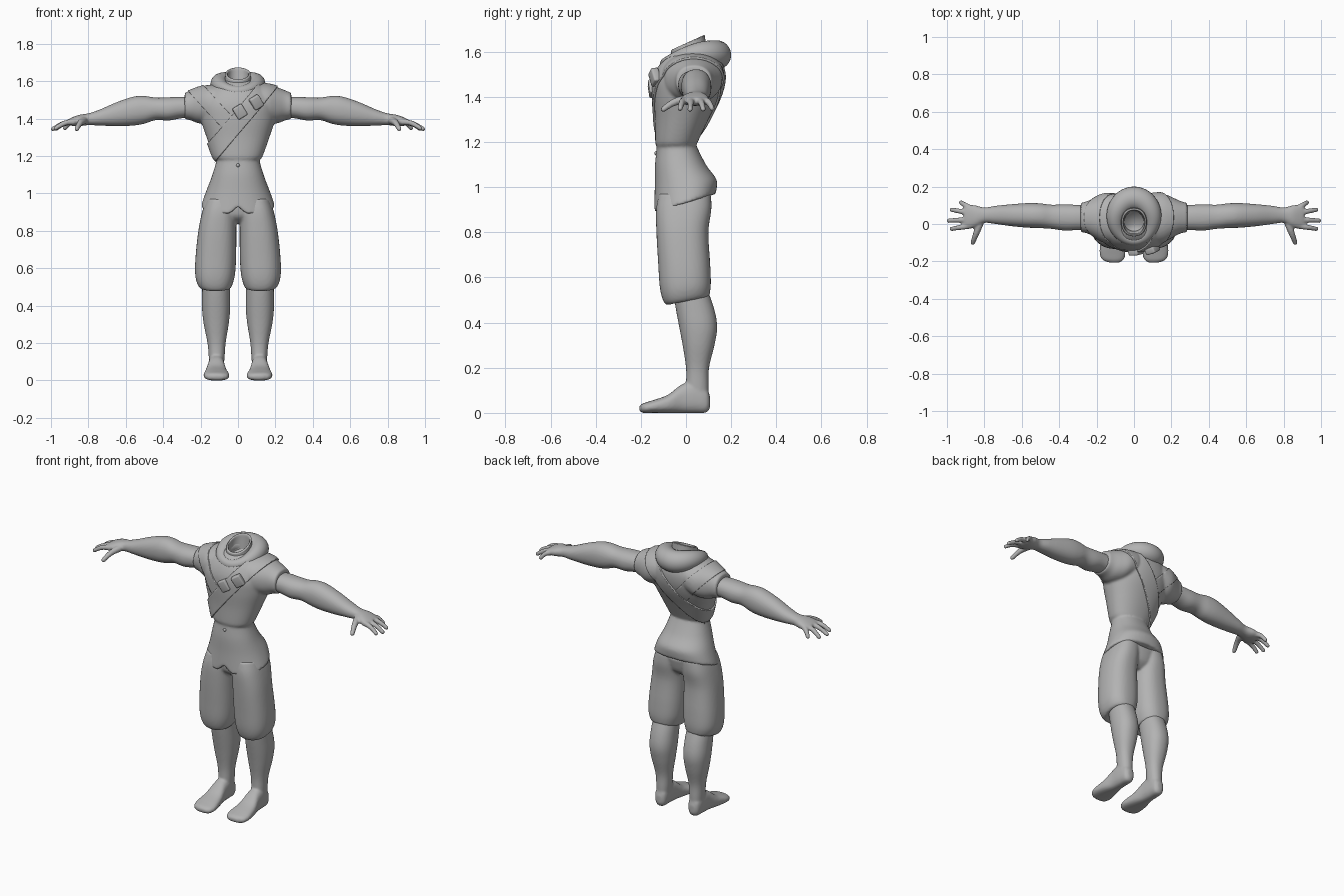
import bpy, bmesh, math
from mathutils import Vector

if "Cube" in bpy.data.objects:
    bpy.data.objects.remove(bpy.data.objects["Cube"], do_unlink=True)

GREY = (0.45, 0.45, 0.45, 1)
clay = bpy.data.materials.new("clay_grey")
clay.use_nodes = True
clay.diffuse_color = GREY
clay.node_tree.nodes["Principled BSDF"].inputs["Base Color"].default_value = GREY


def smooth_sections(secs, steps=5):
    """Catmull-Rom interpolation between section tuples."""
    out = []
    for i in range(len(secs) - 1):
        p = [secs[max(0, min(len(secs) - 1, i + k))] for k in (-1, 0, 1, 2)]
        for j in range(steps):
            t = j / steps
            out.append([b + 0.5 * t * (c - a + t * (2 * a - 5 * b + 4 * c - d + t * (3 * (b - c) + d - a)))
                        for a, b, c, d in zip(*p)])
    return out + [list(secs[-1])]


def loft(bm, secs, axis="z", side=1, power=2.2, n=64):
    """Closed loft; section = position, u0, u1, v0, v1, optional tilt along v."""
    rings = []
    for t, u0, u1, v0, v1, *tilt in smooth_sections(secs):
        ring = []
        for k in range(n):
            a = math.tau * k / n
            cu, cv = math.cos(a), math.sin(a)
            u = (u0 + u1) / 2 + (u1 - u0) / 2 * math.copysign(abs(cu) ** (2 / power), cu)
            v = (v0 + v1) / 2 + (v1 - v0) / 2 * math.copysign(abs(cv) ** (2 / power), cv)
            w = t + (tilt[0] * v if tilt else 0)
            x, y, z = {"z": (u, v, w), "x": (w, u, v), "y": (u, w, v)}[axis]
            ring.append(bm.verts.new((x * side, y, z)))
        rings.append(ring)
    for a, b in zip(rings, rings[1:]):
        for k in range(n):
            bm.faces.new((a[k], a[(k + 1) % n], b[(k + 1) % n], b[k]))
    caps = [bm.faces.new(rings[0]), bm.faces.new(rings[-1])]
    bmesh.ops.triangulate(bm, faces=caps)
    return rings


def digit(bm, start, end, r0, r1, side):
    """Finger as a chain of overlapping balls, arched a little."""
    a, b = Vector(start), Vector(end)
    for i in range(15):
        t = i / 14
        c = a.lerp(b, t) + Vector((0, 0, 0.01 * math.sin(math.pi * t)))
        c.x *= side
        ball = bmesh.ops.create_icosphere(bm, subdivisions=2, radius=r0 + (r1 - r0) * t)
        bmesh.ops.translate(bm, verts=ball["verts"], vec=c)


def finish(name, bm, voxel=0, passes=4):
    bmesh.ops.recalc_face_normals(bm, faces=bm.faces[:])
    me = bpy.data.meshes.new(name)
    bm.to_mesh(me)
    bm.free()
    me.materials.append(clay)
    ob = bpy.data.objects.new(name, me)
    bpy.context.collection.objects.link(ob)
    for p in me.polygons:
        p.use_smooth = True
    if voxel:
        rm = ob.modifiers.new("fuse", "REMESH")
        rm.mode, rm.voxel_size, rm.use_smooth_shade = "VOXEL", voxel, True
        sm = ob.modifiers.new("soften", "SMOOTH")
        sm.factor, sm.iterations = 0.5, passes
    return ob


# Tunic: body with hollow neck, plus short sleeves
bm = bmesh.new()
rings = loft(bm, [
    (0.93, -.196, .196, -.142, .13, .3), (0.95, -.192, .192, -.142, .135, .28),
    (1.02, -.167, .167, -.138, .134, .12), (1.1, -.137, .137, -.137, .088, 0),
    (1.18, -.115, .115, -.129, .048, 0), (1.195, -.13, .13, -.136, .05, 0),
    (1.3, -.168, .168, -.137, .1, 0), (1.4, -.2, .2, -.143, .148, 0),
    (1.48, -.205, .205, -.14, .168, 0), (1.55, -.165, .165, -.11, .16, 0),
    (1.6, -.09, .09, -.065, .11, .1), (1.59, -.06, .06, -.045, .08, .1),
    (1.45, -.045, .045, -.03, .06, 0)])
for v in rings[0] + rings[1]:
    if v.co.y < -0.05:
        v.co.z += 0.045 * math.exp(-(v.co.x / 0.028) ** 2)
for s in (-1, 1):
    loft(bm, [(.1, -.1, .16, 1.4, 1.585), (.16, -.095, .16, 1.375, 1.58), (.21, -.07, .14, 1.375, 1.567),
              (.25, -.05, .122, 1.39, 1.552), (.285, -.043, .112, 1.398, 1.537)], "x", s)
tunic = finish("tunic", bm, 0.008, 3)

# Crossed straps: slices of the tunic surface, pushed outward
bpy.context.view_layer.update()
deps = bpy.context.evaluated_depsgraph_get()


def strap(name, z0, slope, half, lift, above=None):
    bm = bmesh.new()
    bm.from_object(tunic, deps)
    normal = Vector((-slope, 0, 1)).normalized()
    cuts = [(Vector((0, 0, z0)) + normal * half, normal), (Vector((0, 0, z0)) - normal * half, -normal)]
    if above:
        cuts.append((Vector((0, 0, above[0])), Vector((above[1], 0, -1))))
    for co, no in cuts:
        bmesh.ops.bisect_plane(bm, geom=bm.verts[:] + bm.edges[:] + bm.faces[:],
                               plane_co=co, plane_no=no, clear_outer=True)
    bm.normal_update()
    for v, n in [(v, v.normal.copy()) for v in bm.verts]:
        v.co += n * lift
    ob = finish(name, bm)
    so = ob.modifiers.new("thickness", "SOLIDIFY")
    so.thickness, so.offset = lift + 0.004, -1


strap("chest_strap", 1.385, 1.2, 0.045, 0.009)
strap("wrap_fold", 1.32, -1.07, 0.04, 0.005, (1.385, 1.2))

# Pouches on the strap
for name, loc, yaw in (("pouch_inner", (.01, -.148, 1.437), 0.05), ("pouch_outer", (.098, -.138, 1.487), 0.3)):
    bm = bmesh.new()
    bmesh.ops.create_cube(bm, size=1)
    for v in bm.verts:
        v.co = Vector((v.co.x * .058, v.co.y * .035, v.co.z * .068))
    ob = finish(name, bm)
    ob.location, ob.rotation_euler = loc, (0.1, -0.55, yaw)
    be = ob.modifiers.new("round", "BEVEL")
    be.width, be.segments = 0.008, 3

# Navel stud
bm = bmesh.new()
bmesh.ops.create_uvsphere(bm, u_segments=16, v_segments=10, radius=0.01)
finish("navel_stud", bm).location = (0, -.13, 1.15)

# Hood roll: tilted ring, thicker at the back
bm = bmesh.new()
N, M = 64, 24
grid = []
for i in range(N):
    a = math.tau * i / N
    back = (1 - math.cos(a)) / 2
    c = Vector((0.098 * math.sin(a), 0.025 - 0.11 * math.cos(a), 1.545 + 0.04 * back + 0.02 * math.sin(a) ** 2))
    out = Vector((math.sin(a), -math.cos(a), 0))
    r = 0.03 + 0.035 * back
    grid.append([bm.verts.new(c + out * r * math.cos(math.tau * j / M) + Vector((0, 0, r * math.sin(math.tau * j / M))))
                 for j in range(M)])
for i in range(N):
    for j in range(M):
        p, q = grid[i], grid[(i + 1) % N]
        bm.faces.new((p[j], q[j], q[(j + 1) % M], p[(j + 1) % M]))
finish("hood_roll", bm)

# Open neck collar
bm = bmesh.new()
loft(bm, [(1.55, -.075, .075, -.07, .09, .45), (1.62, -.068, .068, -.066, .085, .45),
          (1.634, -.066, .066, -.065, .084, .45), (1.634, -.056, .056, -.055, .074, .45),
          (1.6, -.055, .055, -.05, .07, .4), (1.5, -.05, .05, -.04, .06, .2)])
finish("collar", bm)

# Baggy knee-length shorts
bm = bmesh.new()
for s in (-1, 1):
    loft(bm, [(.497, .06, .18, -.06, .08, .2), (.495, .04, .2, -.085, .1, .2), (.52, .028, .218, -.103, .107, .18),
              (.57, .016, .229, -.116, .11, .1), (.66, .01, .227, -.123, .107, 0), (.8, .009, .212, -.131, .099, 0),
              (.9, .009, .192, -.132, .112, 0), (.97, .01, .17, -.12, .11, 0)], "z", s, 2.4)
loft(bm, [(.84, -.05, .05, -.06, .05), (.88, -.13, .13, -.11, .09), (.96, -.16, .16, -.12, .11)])
finish("shorts", bm, 0.008, 3)

# Bare calves and feet
bm = bmesh.new()
for s in (-1, 1):
    loft(bm, [(.05, .078, .152, .0, .1), (.12, .072, .156, .0, .1), (.2, .066, .163, .0, .102),
              (.3, .05, .183, -.015, .126), (.38, .042, .192, -.03, .138), (.46, .042, .192, -.045, .125),
              (.56, .045, .19, -.06, .09)], "z", s)
    loft(bm, [(.107, .1, .13, .025, .07), (.09, .08, .15, .002, .11), (.04, .074, .158, 0, .14),
              (-.02, .07, .162, 0, .125), (-.08, .058, .176, 0, .08), (-.15, .046, .184, 0, .055),
              (-.19, .055, .17, 0, .042), (-.207, .08, .13, .01, .03)], "y", s, 2.5)
finish("legs", bm, 0.007)

# Arms with hands
bm = bmesh.new()
for s in (-1, 1):
    loft(bm, [(.2, -.03, .1, 1.41, 1.51), (.3, -.032, .102, 1.402, 1.516), (.37, -.035, .105, 1.39, 1.514),
              (.44, -.026, .103, 1.392, 1.512), (.5, -.022, .11, 1.373, 1.521), (.56, -.02, .112, 1.363, 1.517),
              (.65, -.012, .106, 1.36, 1.487), (.74, 0, .097, 1.363, 1.448), (.8, .006, .088, 1.365, 1.428),
              (.85, -.018, .1, 1.36, 1.42), (.89, -.026, .1, 1.362, 1.405), (.91, -.01, .085, 1.37, 1.395)], "x", s)
    for y0, tip in ((.086, (.925, .115, 1.348)), (.06, (.975, .076, 1.345)),
                    (.024, (.99, .018, 1.344)), (-.01, (.975, -.026, 1.348))):
        digit(bm, (.88, y0, 1.382), tip, .017, .0125, s)
    digit(bm, (.825, .0, 1.388), (.862, -.1, 1.345), .021, .0135, s)
finish("arms", bm, 0.006)
